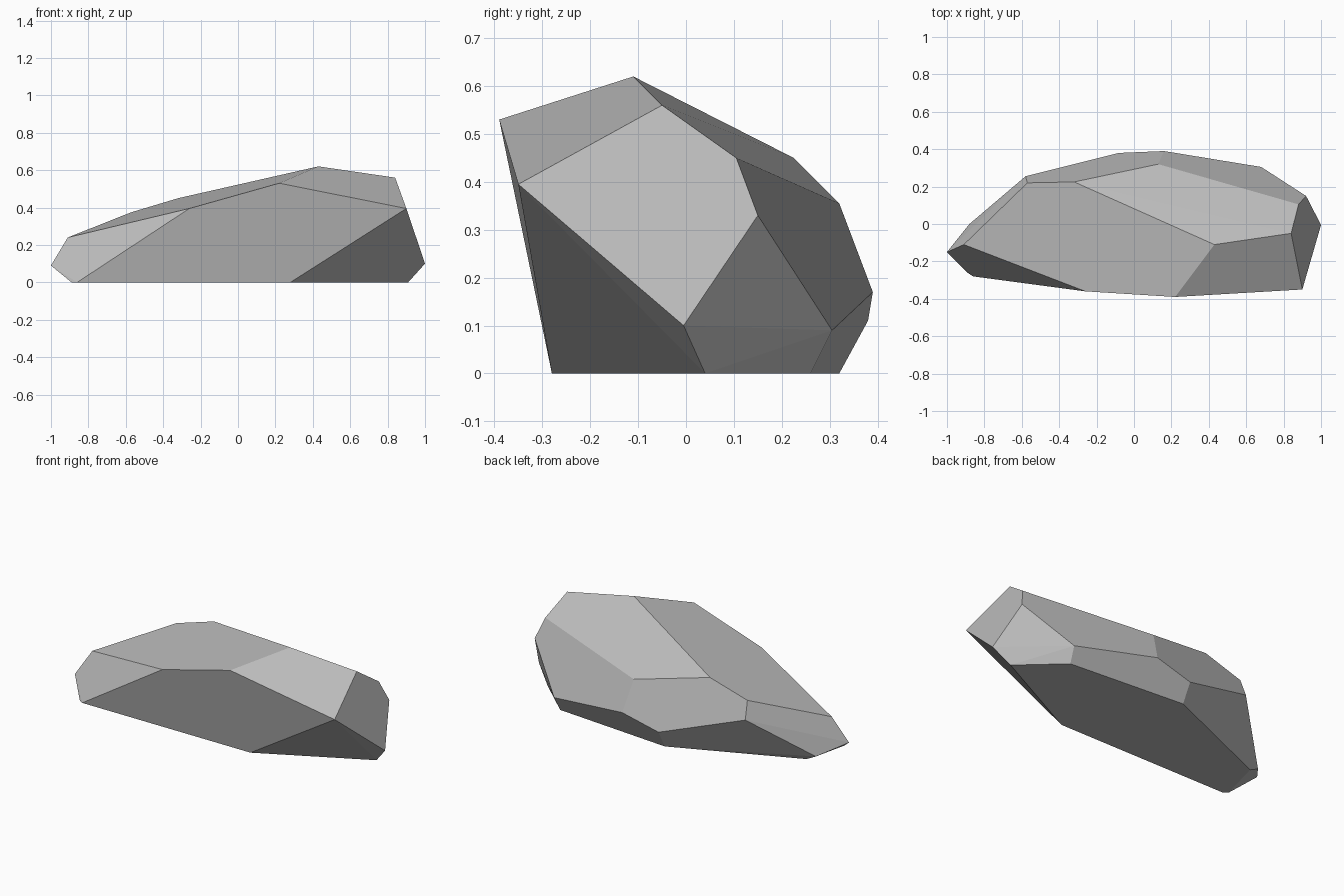
import bpy
import bmesh
import math

default_cube = bpy.data.objects.get("Cube")
if default_cube:
    bpy.data.objects.remove(default_cube, do_unlink=True)


def make_material(name, colour):
    """Create one flat, rough material."""
    material = bpy.data.materials.new(name)
    material.use_nodes = True
    material.diffuse_color = colour
    shader = material.node_tree.nodes["Principled BSDF"]
    shader.inputs["Base Color"].default_value = colour
    shader.inputs["Roughness"].default_value = 1.0
    return material


def make_hull(name, corners, material):
    """Wrap corner points in a convex hull and merge its coplanar triangles."""
    bm = bmesh.new()
    for corner in corners:
        bm.verts.new(corner)
    hull = bmesh.ops.convex_hull(bm, input=bm.verts[:], use_existing_faces=False)
    inside = set(hull["geom_interior"]) | set(hull["geom_unused"])
    loose = [item for item in inside if isinstance(item, bmesh.types.BMVert)]
    bmesh.ops.delete(bm, geom=loose, context="VERTS")
    bmesh.ops.dissolve_limit(bm, angle_limit=math.radians(2),
                             verts=bm.verts[:], edges=bm.edges[:])
    bmesh.ops.recalc_face_normals(bm, faces=bm.faces[:])
    mesh = bpy.data.meshes.new(name)
    bm.to_mesh(mesh)
    bm.free()
    mesh.materials.append(material)
    rock = bpy.data.objects.new(name, mesh)
    bpy.context.collection.objects.link(rock)
    return rock


# Flat base outline, standing on the ground
base = [(x, y, 0) for x, y in (
    (.28, -.28), (.91, .04), (.67, .26), (-.08, .32),
    (-.82, .005), (-.89, -.26), (-.86, -.28))]

# Outer corners around the middle of the stone
middle = [
    (1, -.005, .1), (.92, .15, .33), (.68, .305, .09),
    (.16, .39, .17), (-.08, .38, .11), (-.58, .255, .27),
    (-.88, 0, .03), (-1, -.15, .09)]

# Upper corners: peak, front brow, back shoulder and tapering end
crown = [
    (.43, -.11, .62), (.84, -.05, .56), (.9, -.35, .395),
    (.22, -.39, .53), (-.26, -.36, .395), (-.91, -.11, .24),
    (-.57, .22, .375), (-.32, .225, .45), (.13, .32, .355),
    (.88, .105, .45)]

stone_grey = make_material("stone grey", (.5, .5, .5, 1))
make_hull("rock", base + middle + crown, stone_grey)
